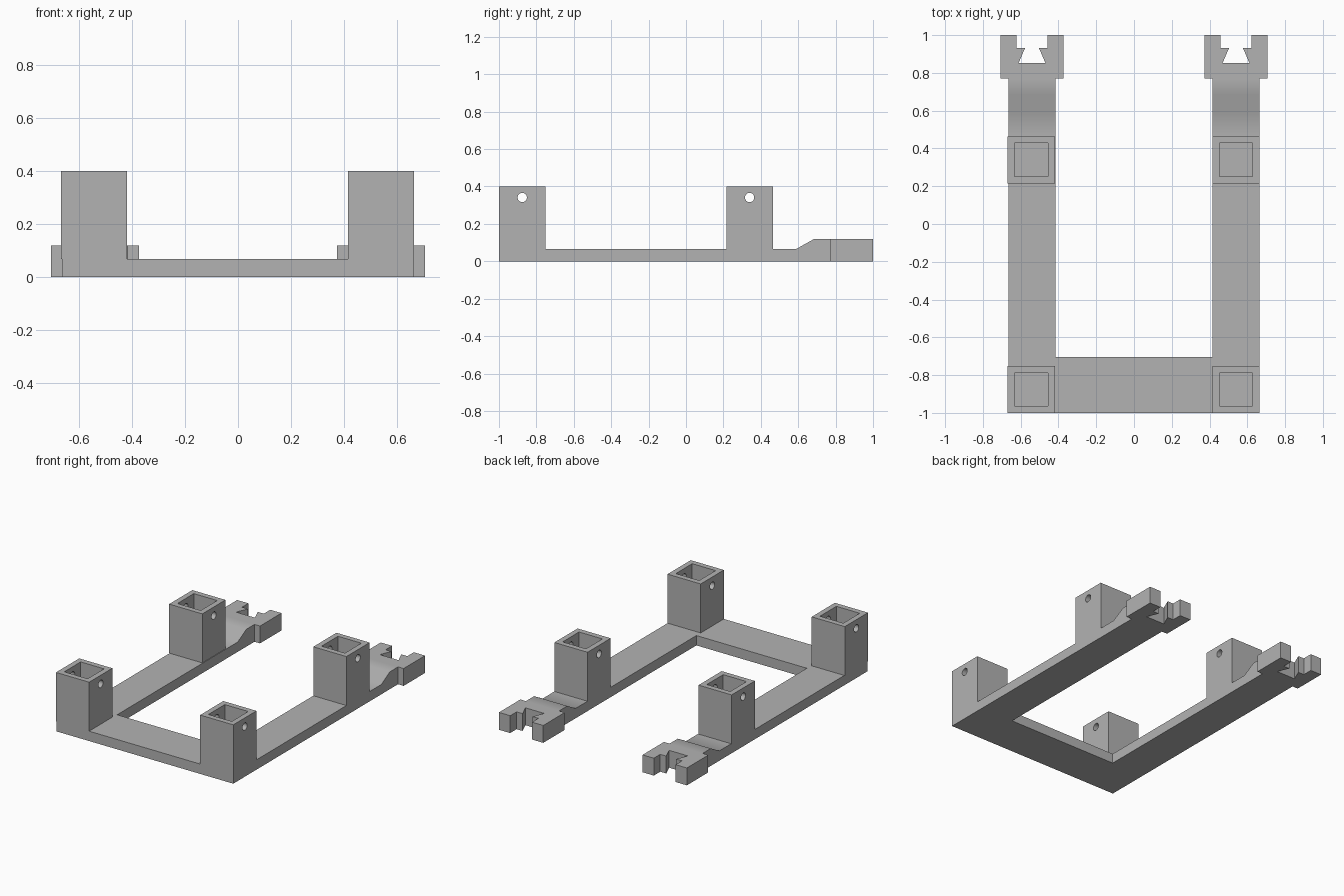
import bpy
import bmesh
from mathutils import Vector, Matrix

cube = bpy.data.objects.get("Cube")
if cube:
    bpy.data.objects.remove(cube, do_unlink=True)

grey = bpy.data.materials.new("plain grey")
grey.use_nodes = True
colour = (0.45, 0.45, 0.45, 1)
grey.diffuse_color = colour
grey.node_tree.nodes["Principled BSDF"].inputs["Base Color"].default_value = colour

ARM_X = 0.54       # centre line of each arm
HALF = 0.1245      # half width of arms and posts
BASE_Z = 0.067     # frame thickness
CLIP_Z = 0.118     # clip thickness
POST_Z = 0.4


def finish(name, bm):
    bmesh.ops.recalc_face_normals(bm, faces=bm.faces)
    mesh = bpy.data.meshes.new(name)
    bm.to_mesh(mesh)
    bm.free()
    mesh.materials.append(grey)
    obj = bpy.data.objects.new(name, mesh)
    bpy.context.collection.objects.link(obj)
    return obj


def prism(name, points, direction):
    """Extrude a closed outline along a direction."""
    bm = bmesh.new()
    face = bm.faces.new([bm.verts.new(p) for p in points])
    top = bmesh.ops.extrude_face_region(bm, geom=[face], use_keep_orig=True)["geom"]
    moved = [g for g in top if isinstance(g, bmesh.types.BMVert)]
    bmesh.ops.translate(bm, verts=moved, vec=Vector(direction))
    return finish(name, bm)


def box(name, low, high):
    outline = [(low[0], low[1]), (high[0], low[1]), (high[0], high[1]), (low[0], high[1])]
    return prism(name, [(x, y, low[2]) for x, y in outline], (0, 0, high[2] - low[2]))


def cylinder_x(name, centre, radius, length):
    bm = bmesh.new()
    bmesh.ops.create_cone(bm, cap_ends=True, segments=32, radius1=radius,
                          radius2=radius, depth=length,
                          matrix=Matrix.Translation(centre) @ Matrix.Rotation(1.570796, 4, 'Y'))
    return finish(name, bm)


def cut(obj, cutter):
    mod = obj.modifiers.new("cut", 'BOOLEAN')
    mod.operation = 'DIFFERENCE'
    mod.solver = 'EXACT'
    mod.object = cutter
    bpy.context.view_layer.objects.active = obj
    bpy.ops.object.modifier_apply(modifier=mod.name)
    bpy.data.objects.remove(cutter, do_unlink=True)


def smooth(obj):
    bpy.ops.object.select_all(action='DESELECT')
    obj.select_set(True)
    bpy.context.view_layer.objects.active = obj
    bpy.ops.object.shade_smooth_by_angle(angle=0.524)


# Front crossbar between the arms
box("front_crossbar", (HALF - ARM_X, -1, 0), (ARM_X - HALF, -0.705, BASE_Z))

# Side outline of an arm with its ramp, and half of the dovetail clip outline
ARM = [(-1, 0), (0.77, 0), (0.77, CLIP_Z), (0.682, CLIP_Z), (0.591, BASE_Z),
       (0.464, BASE_Z), (-1, BASE_Z)]
CLIP = [(0.1665, 0.77), (0.1665, 1), (0.082, 1), (0.082, 0.931),
        (0.037, 0.931), (0.071, 0.852)]
clip_outline = CLIP + [(-x, y) for x, y in reversed(CLIP)]

for side, sign in (("left", 1), ("right", -1)):
    cx = sign * ARM_X
    arm = prism(side + "_arm", [(cx - HALF, y, z) for y, z in ARM], (2 * HALF, 0, 0))
    smooth(arm)
    prism(side + "_clip", [(cx + x, y, 0) for x, y in clip_outline], (0, 0, CLIP_Z))

    # Hollow square posts with a cross pin hole
    px = cx if sign > 0 else cx - 0.004
    for place, cy in (("front", -1 + HALF), ("rear", 0.34)):
        post = box(f"{side}_{place}_post", (px - HALF, cy - HALF, BASE_Z),
                   (px + HALF, cy + HALF, POST_Z))
        s = 0.088
        cut(post, box("socket_cutter", (px - s, cy - s, BASE_Z - 0.05),
                      (px + s, cy + s, POST_Z + 0.05)))
        cut(post, cylinder_x("pin_cutter", (px, cy, 0.341), 0.025, 0.4))
        smooth(post)
